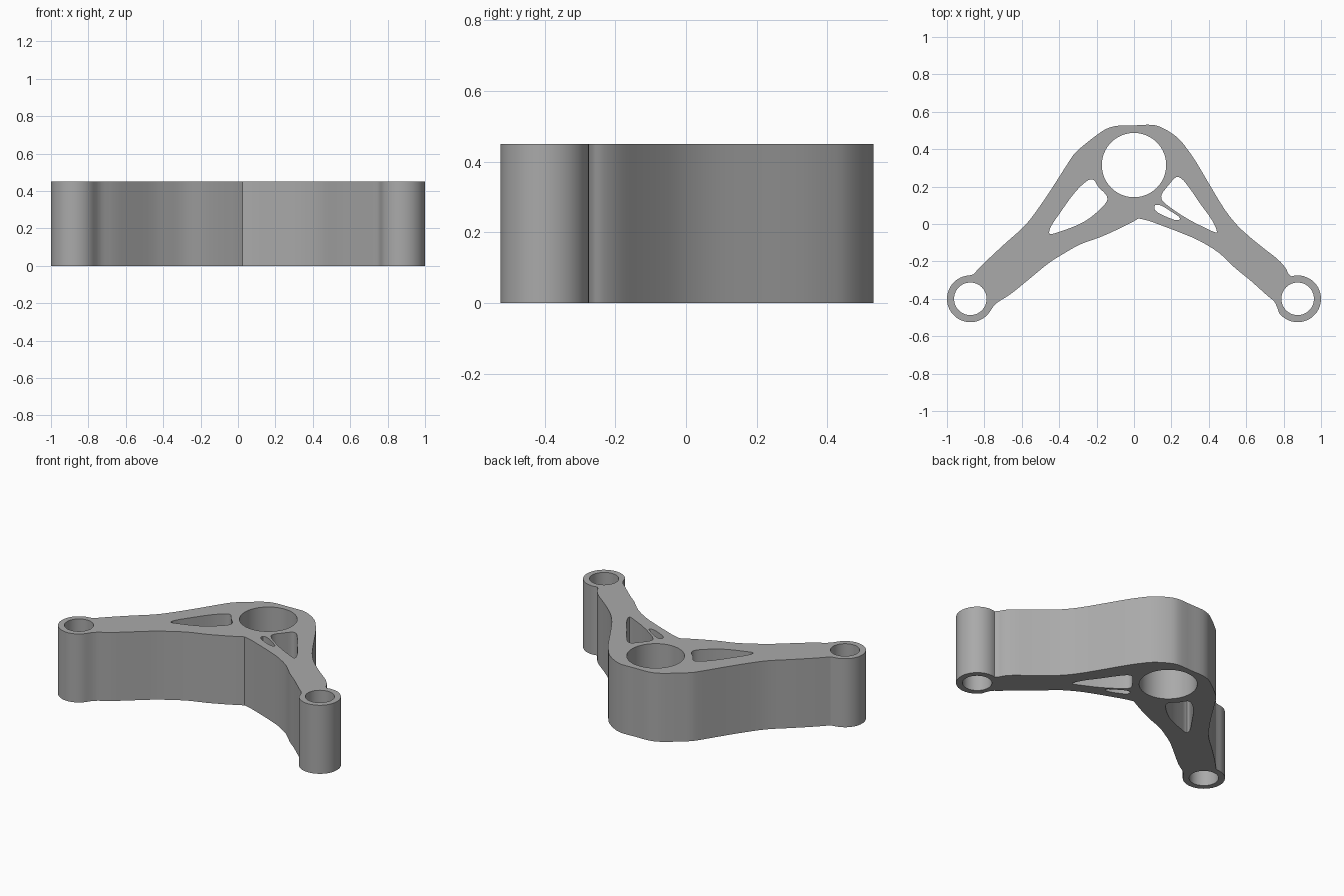
import bpy, bmesh, math
from mathutils import Vector

if "Cube" in bpy.data.objects:
    bpy.data.objects.remove(bpy.data.objects["Cube"])

HEIGHT = 0.45
BOSS_X, BOSS_Y, BOSS_R = 0.875, -0.40, 0.125


def arc(cx, cy, r, start, end, n):
    """Points on an arc, angles in degrees."""
    return [(cx + r * math.cos(math.radians(start + (end - start) * i / n)),
             cy + r * math.sin(math.radians(start + (end - start) * i / n)))
            for i in range(n + 1)]


def circle(cx, cy, r, n=64):
    return arc(cx, cy, r, 0, 360, n)[:-1]


def smooth(pts, closed=False, steps=3):
    """Centripetal spline through the points."""
    p = [Vector(q) for q in pts]
    n = len(p)
    p = [p[-1]] + p + p[:2] if closed else [2 * p[0] - p[1]] + p + [2 * p[-1] - p[-2]]
    out = []
    for i in range(1, len(p) - 2):
        a, b, c, d = p[i - 1:i + 3]
        t1 = (b - a).length ** 0.5
        t2 = t1 + (c - b).length ** 0.5
        t3 = t2 + (d - c).length ** 0.5
        for s in range(steps):
            t = t1 + (t2 - t1) * s / steps
            a1 = a.lerp(b, t / t1)
            a2 = b.lerp(c, (t - t1) / (t2 - t1))
            a3 = c.lerp(d, (t - t2) / (t3 - t2))
            b1, b2 = a1.lerp(a2, t / t2), a2.lerp(a3, (t - t1) / (t3 - t1))
            out.append(tuple(b1.lerp(b2, (t - t1) / (t2 - t1))))
    if not closed:
        out.append(tuple(p[-2]))
    return out


# Outer edges of the bracket, clockwise seen from above
upper_edge = [(-0.86, -0.27), (-0.797, -0.205), (-0.69, -0.105), (-0.58, -0.005),
              (-0.50, 0.10), (-0.42, 0.22), (-0.35, 0.33), (-0.315, 0.38),
              (-0.27, 0.42), (-0.20, 0.475), (-0.145, 0.51), (-0.09, 0.525),
              (0, 0.527), (0.10, 0.53), (0.15, 0.515), (0.235, 0.46),
              (0.285, 0.40), (0.33, 0.335), (0.41, 0.20), (0.49, 0.07),
              (0.555, -0.01), (0.62, -0.07), (0.70, -0.135), (0.77, -0.19),
              (0.81, -0.235), (0.825, -0.265)]
lower_right = [(0.765, -0.445), (0.75, -0.415), (0.715, -0.385), (0.62, -0.30),
               (0.54, -0.235), (0.455, -0.155), (0.35, -0.09), (0.245, -0.045),
               (0.14, -0.005), (0.085, 0.015), (0.025, 0.03)]
lower_left = [(0, 0.015), (-0.09, -0.03), (-0.18, -0.07), (-0.29, -0.11),
              (-0.37, -0.155), (-0.45, -0.205), (-0.555, -0.29),
              (-0.66, -0.375), (-0.73, -0.42), (-0.755, -0.445)]
outline = (smooth(upper_edge)
           + arc(BOSS_X, BOSS_Y, BOSS_R, 106, -143, 32)
           + smooth(lower_right) + smooth(lower_left)
           + arc(-BOSS_X, BOSS_Y, BOSS_R, -35, -267, 32))

# Lightening windows
left_window = [(-0.235, 0.238), (-0.215, 0.235), (-0.19, 0.198), (-0.147, 0.152),
               (-0.144, 0.123), (-0.21, 0.053), (-0.28, 0.005), (-0.395, -0.04),
               (-0.452, -0.053), (-0.447, -0.02), (-0.395, 0.06),
               (-0.315, 0.17), (-0.262, 0.222)]
right_window = [(0.225, 0.25), (0.25, 0.246), (0.30, 0.187), (0.353, 0.11),
                (0.417, 0.02), (0.443, -0.045), (0.38, -0.02), (0.30, 0.02),
                (0.22, 0.07), (0.15, 0.128), (0.147, 0.155), (0.187, 0.21)]
small_window = [(0.112, 0.10), (0.14, 0.10), (0.193, 0.07), (0.247, 0.03),
                (0.235, 0.02), (0.165, 0.042), (0.112, 0.075)]

loops = [outline,
         circle(0, 0.315, 0.172),
         circle(-BOSS_X, BOSS_Y, 0.087),
         circle(BOSS_X, BOSS_Y, 0.087)]
loops += [smooth(w, closed=True) for w in (left_window, right_window, small_window)]

# Filled flat curve with holes, extruded to full height
curve = bpy.data.curves.new("bracket", 'CURVE')
curve.dimensions = '2D'
curve.fill_mode = 'BOTH'
curve.extrude = HEIGHT / 2
for loop in loops:
    spline = curve.splines.new('POLY')
    spline.points.add(len(loop) - 1)
    for point, (x, y) in zip(spline.points, loop):
        point.co = (x, y, 0, 1)
    spline.use_cyclic_u = True
bracket = bpy.data.objects.new("bracket", curve)
bpy.context.collection.objects.link(bracket)
bpy.context.view_layer.objects.active = bracket
bracket.select_set(True)
bpy.ops.object.convert(target='MESH')
bracket = bpy.context.object

# Weld the caps to the walls and stand the part on the ground
bm = bmesh.new()
bm.from_mesh(bracket.data)
bmesh.ops.remove_doubles(bm, verts=bm.verts, dist=0.0005)
bmesh.ops.recalc_face_normals(bm, faces=bm.faces)
bmesh.ops.translate(bm, verts=bm.verts, vec=(0, 0, HEIGHT / 2))
bm.to_mesh(bracket.data)
bm.free()
bpy.ops.object.shade_smooth_by_angle(angle=math.radians(30))

# Plain grey
grey = bpy.data.materials.new("grey")
grey.diffuse_color = (0.40, 0.40, 0.40, 1)
grey.use_nodes = True
grey.node_tree.nodes["Principled BSDF"].inputs["Base Color"].default_value = grey.diffuse_color
bracket.data.materials.clear()
bracket.data.materials.append(grey)
